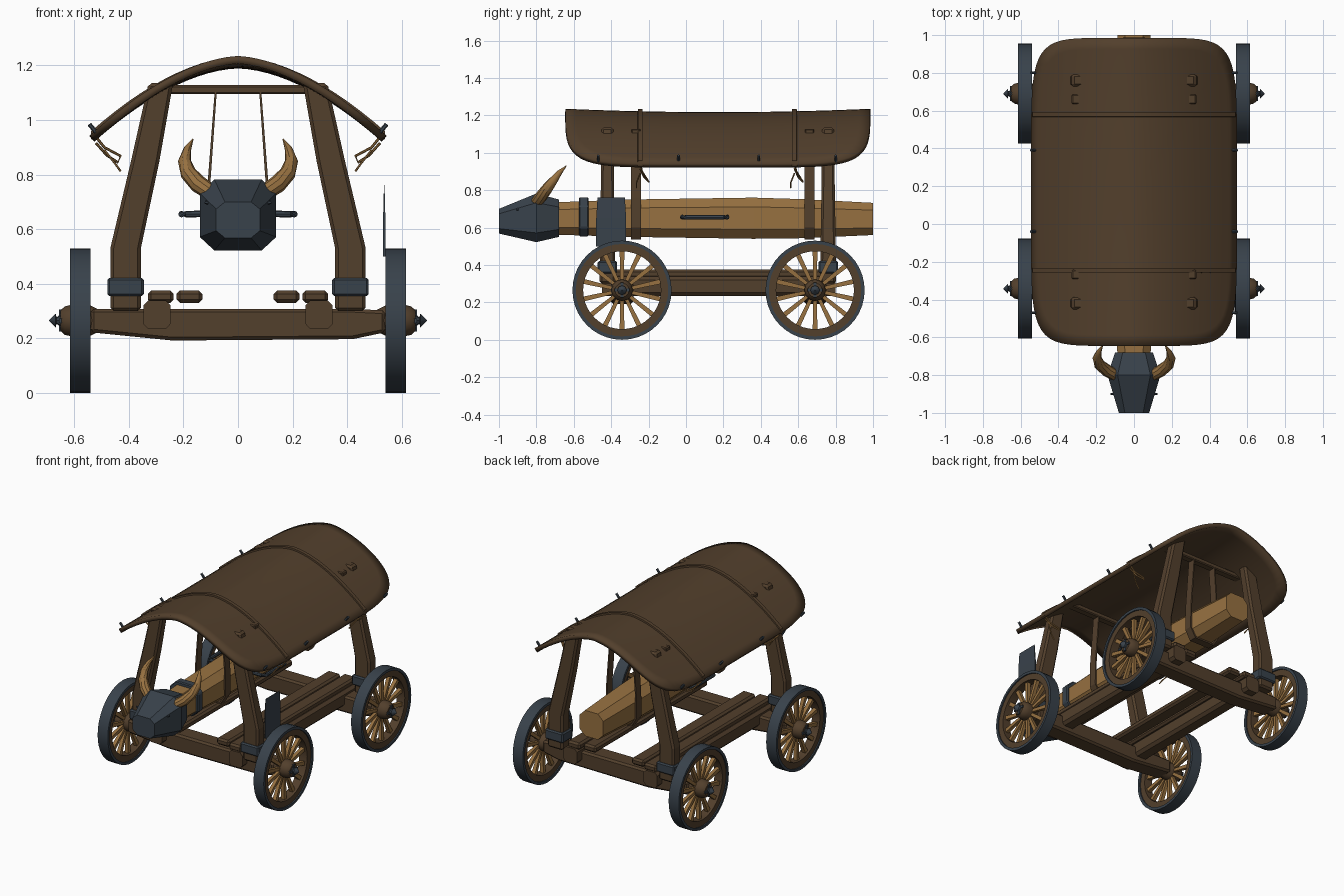
import bpy, bmesh, math
from mathutils import Vector

cube = bpy.data.objects.get("Cube")
if cube:
    bpy.data.objects.remove(cube, do_unlink=True)


def material(name, rgb):
    m = bpy.data.materials.new(name)
    m.use_nodes = True
    m.diffuse_color = (*rgb, 1)
    bsdf = m.node_tree.nodes["Principled BSDF"]
    bsdf.inputs["Base Color"].default_value = (*rgb, 1)
    bsdf.inputs["Roughness"].default_value = 0.8
    return m


BROWN = material("dark brown wood", (0.085, 0.050, 0.025))
TAN = material("light tan wood", (0.31, 0.165, 0.052))
IRON = material("blue grey iron", (0.040, 0.054, 0.070))


def loft(name, rings, mat, wrap=False, smooth=False, bevel=0):
    """Skin a row of closed rings; cap the ends or wrap them round."""
    bm = bmesh.new()
    rows = [[bm.verts.new(p) for p in ring] for ring in rings]
    n = len(rows[0])
    pairs = list(zip(rows, rows[1:])) + ([(rows[-1], rows[0])] if wrap else [])
    for a, b in pairs:
        for i in range(n):
            j = (i + 1) % n
            bm.faces.new((a[i], a[j], b[j], b[i]))
    if not wrap:
        bm.faces.new(rows[0])
        bm.faces.new(rows[-1])
    bmesh.ops.recalc_face_normals(bm, faces=bm.faces)
    return finish(name, bm, mat, smooth, bevel)


def finish(name, bm, mat, smooth=False, bevel=0):
    me = bpy.data.meshes.new(name)
    bm.to_mesh(me)
    bm.free()
    me.materials.append(mat)
    if smooth:
        for p in me.polygons:
            p.use_smooth = True
        me.set_sharp_from_angle(angle=math.radians(35))
    ob = bpy.data.objects.new(name, me)
    bpy.context.collection.objects.link(ob)
    if bevel:
        mod = ob.modifiers.new("Bevel", "BEVEL")
        mod.width = bevel
        mod.segments = 1
    return ob


def rect_z(x, y, z, hx, hy):
    return [(x - hx, y - hy, z), (x + hx, y - hy, z), (x + hx, y + hy, z), (x - hx, y + hy, z)]


def box(name, lo, hi, mat, bevel=0.0):
    c = [(a + b) / 2 for a, b in zip(lo, hi)]
    h = [(b - a) / 2 for a, b in zip(lo, hi)]
    return loft(name, [rect_z(c[0], c[1], z, h[0], h[1]) for z in (lo[2], hi[2])], mat, bevel=bevel)


def octagon_y(y, hx, bottom, top, cut=0.4):
    """Octagon across the y axis, with corners cut by a share of its half size."""
    zc, hz = (bottom + top) / 2, (top - bottom) / 2
    k = 1 - cut
    shape = [(-k, -1), (k, -1), (1, -k), (1, k), (k, 1), (-k, 1), (-1, k), (-1, -k)]
    return [(hx * a, y, zc + hz * b) for a, b in shape]


def tube(name, points, radii, mat, sides=8):
    pts = [Vector(p) for p in points]
    rings = []
    for i, p in enumerate(pts):
        d = (pts[min(i + 1, len(pts) - 1)] - pts[max(i - 1, 0)]).normalized()
        ref = Vector((0, 1, 0)) if abs(d.y) < 0.8 else Vector((0, 0, 1))
        u = d.cross(ref).normalized()
        v = d.cross(u)
        r = radii[i] if isinstance(radii, (list, tuple)) else radii
        rings.append([p + r * (u * math.cos(t) + v * math.sin(t))
                      for t in (math.tau * k / sides for k in range(sides))])
    return loft(name, rings, mat, smooth=True)


def ring_x(name, centre, x0, x1, r0, r1, mat, segs=40):
    """Flat hoop around an axle line."""
    rings = []
    for k in range(segs):
        c, s = math.cos(math.tau * k / segs), math.sin(math.tau * k / segs)
        rings.append([(x, centre[0] + r * c, centre[1] + r * s)
                      for x, r in ((x0, r0), (x1, r0), (x1, r1), (x0, r1))])
    return loft(name, rings, mat, wrap=True, smooth=True)


def turned_x(name, centre, profile, mat, sides=12):
    return loft(name, [[(x, centre[0] + r * math.cos(math.tau * k / sides),
                         centre[1] + r * math.sin(math.tau * k / sides)) for k in range(sides)]
                       for x, r in profile], mat, smooth=True)


# Wheels
AXLES = {"front": -0.342, "rear": 0.69}
WHEEL_R = 0.265
for end, ay in AXLES.items():
    for side, s in (("left", 1), ("right", -1)):
        tag = f"{end}_{side}"
        c = (ay, WHEEL_R)
        ring_x(f"{tag}_iron_tyre", c, s * 0.54, s * 0.615, 0.247, WHEEL_R, IRON)
        ring_x(f"{tag}_wheel_rim", c, s * 0.548, s * 0.607, 0.208, 0.248, BROWN)
        for k in range(14):
            a = math.tau * (k + 0.5) / 14
            out, across = Vector((0, math.cos(a), math.sin(a))), Vector((0, -math.sin(a), math.cos(a)))
            base = Vector((s * 0.578, *c))
            loft(f"{tag}_spoke", [[base + out * r + across * w * p + Vector((w * q, 0, 0))
                                   for p, q in ((-1, -1), (1, -1), (1, 1), (-1, 1))]
                                  for r, w in ((0.03, 0.009), (0.215, 0.013))], TAN)
        turned_x(f"{tag}_hub", c, [(s * 0.51, 0.04), (s * 0.545, 0.058), (s * 0.61, 0.058),
                                   (s * 0.635, 0.052), (s * 0.65, 0.038)], BROWN)
        turned_x(f"{tag}_axle_pin", c, [(s * 0.64, 0.03), (s * 0.665, 0.012), (s * 0.668, 0.025),
                                        (s * 0.692, 0.002)], IRON, 8)
        for dy, dz in ((0.04, 0.008), (0.008, 0.04)):
            box(f"{tag}_hub_cross", (s * 0.65 - 0.006, ay - dy, c[1] - dz),
                (s * 0.65 + 0.006, ay + dy, c[1] + dz), IRON)

    # Axle beam, thinner toward the wheels
    loft(f"{end}_axle_beam", [[(x, ay - 0.06, lo), (x, ay + 0.06, lo), (x, ay + 0.06, hi), (x, ay - 0.06, hi)]
                              for x, lo, hi in ((-0.54, 0.222, 0.308), (-0.24, 0.192, 0.308),
                                                (0.42, 0.197, 0.308), (0.54, 0.222, 0.302))],
         BROWN, bevel=0.012)

# Chassis rails and walkway planks
for side, s in (("left", 1), ("right", -1)):
    rail = loft(f"{side}_rail", [octagon_y(y, 0.05, 0.235, 0.338, 0.35) for y in (-0.45, 0.8)], BROWN)
    rail.location.x = s * 0.297
    for label, x, y0, y1 in (("outer", 0.283, -0.44, 0.79), ("inner", 0.178, -0.42, 0.77)):
        box(f"{side}_{label}_plank", (s * x - 0.047, y0, 0.33), (s * x + 0.047, y1, 0.375), BROWN, 0.012)

# Posts with iron sockets
for end, py in (("front", -0.42), ("rear", 0.76)):
    for side, s in (("left", 1), ("right", -1)):
        loft(f"{end}_{side}_post", [rect_z(s * x, py, z, hx, hy) for x, z, hx, hy in
                                    ((0.412, 0.30, 0.056, 0.042), (0.412, 0.53, 0.056, 0.04),
                                     (0.34, 0.85, 0.052, 0.035), (0.283, 1.135, 0.045, 0.032))],
             BROWN, bevel=0.012)
        box(f"{end}_{side}_post_socket", (s * 0.412 - 0.067, py - 0.052, 0.355),
            (s * 0.412 + 0.067, py + 0.052, 0.422), IRON, 0.008)


# Curved roof shell with rounded corners
ROOF_X, ROOF_Y, ROOF_MID = 0.545, 0.815, 0.17


def roof_z(x, y):
    u, v = min(abs(x) / ROOF_X, 1), (y - ROOF_MID) / ROOF_Y
    return 1.217 - 0.275 * u ** 1.75 + 0.018 * v * v * (1 - u)


bm = bmesh.new()
NU, NV, POWER = 28, 28, 6.5
grid = []
for i in range(NU + 1):
    row = []
    for j in range(NV + 1):
        u, v = 2 * i / NU - 1, 2 * j / NV - 1
        total = (abs(u) ** POWER + abs(v) ** POWER) ** (1 / POWER)
        k = max(abs(u), abs(v)) / total if total else 1
        x, y = ROOF_X * u * k, ROOF_MID + ROOF_Y * v * k
        row.append(bm.verts.new((x, y, roof_z(x, y))))
    grid.append(row)
for i in range(NU):
    for j in range(NV):
        bm.faces.new((grid[i][j], grid[i + 1][j], grid[i + 1][j + 1], grid[i][j + 1]))
roof = finish("roof_shell", bm, BROWN, smooth=True)
thick = roof.modifiers.new("Solidify", "SOLIDIFY")
thick.thickness = 0.028
thick.offset = -1

# Roof bands, eave pegs and tied rope ends
for y in (-0.245, 0.58):
    rings = []
    for k in range(25):
        x = 0.538 * (k / 12 - 1)
        z = roof_z(x, y)
        rings.append([(x, y + d, z + h) for d, h in ((-0.015, -0.02), (0.015, -0.02),
                                                     (0.012, 0.011), (-0.012, 0.011))])
    loft("roof_band", rings, BROWN, smooth=True)
    for s in (1, -1):
        tube("rope_end", [(s * 0.53, y, 0.95), (s * 0.49, y + 0.01, 0.90), (s * 0.43, y + 0.03, 0.868),
                          (s * 0.44, y + 0.045, 0.845), (s * 0.48, y + 0.02, 0.87),
                          (s * 0.52, y, 0.915)], 0.005, TAN, 6)
        tube("rope_tail", [(s * 0.49, y, 0.89), (s * 0.45, y - 0.02, 0.84), (s * 0.43, y - 0.02, 0.812)],
             0.004, TAN, 6)
for y in (-0.47, -0.04, 0.39, 0.80):
    for s in (1, -1):
        tube("eave_peg", [(s * 0.52, y, 0.955), (s * 0.545, y, 0.985)], 0.008, IRON, 6)

# Crossbars and straps that carry the ram
for end, y in (("front", -0.267), ("rear", 0.66)):
    box(f"{end}_crossbar", (-0.33, y - 0.025, 1.095), (0.33, y + 0.025, 1.128), BROWN, 0.006)
    half = [(0.085, 1.11), (0.112, 0.76), (0.114, 0.60), (0.075, 0.536)]
    path = half + [(-x, z) for x, z in reversed(half)]
    rings = []
    for x, z in path:
        inx, inz = x * 0.91, z + (0.01 if z < 0.6 else 0)
        rings.append([(x, y - 0.026, z), (x, y + 0.026, z), (inx, y + 0.026, inz), (inx, y - 0.026, inz)])
    loft(f"{end}_hanging_strap", rings, BROWN)

# Ram log with iron collar
loft("ram_log", [octagon_y(y, hx, lo, hi, 0.45) for y, hx, lo, hi in
                 ((-0.70, 0.088, 0.562, 0.735), (-0.30, 0.098, 0.55, 0.75), (0.36, 0.105, 0.54, 0.76),
                  (0.62, 0.102, 0.543, 0.752), (1.0, 0.087, 0.56, 0.732))], TAN)
loft("ram_collar", [octagon_y(y, 0.107, 0.553, 0.762, 0.45) for y in (-0.573, -0.52)], IRON, bevel=0.006)

# Faceted ram head
loft("ram_head", [octagon_y(y, hx, lo, hi, cut) for y, hx, lo, hi, cut in
                  ((-1.0, 0.08, 0.568, 0.70, 0.4), (-0.80, 0.14, 0.522, 0.782, 0.38),
                   (-0.68, 0.10, 0.55, 0.75, 0.4))], IRON)

# Horns, brow pins and side handles
for side, s in (("left", 1), ("right", -1)):
    tube(f"{side}_horn", [(s * 0.10, -0.80, 0.735), (s * 0.145, -0.775, 0.765), (s * 0.182, -0.745, 0.805),
                          (s * 0.196, -0.71, 0.85), (s * 0.185, -0.675, 0.895), (s * 0.165, -0.64, 0.93)],
         [0.030, 0.033, 0.030, 0.024, 0.014, 0.002], TAN, 10)
    tube(f"{side}_brow_pin", [(s * 0.09, -0.90, 0.69), (s * 0.122, -0.90, 0.70)], 0.006, IRON, 6)
    tube(f"{side}_handle", [(s * 0.09, -0.02, 0.657), (s * 0.19, -0.02, 0.655), (s * 0.207, 0.0, 0.655),
                            (s * 0.207, 0.20, 0.655), (s * 0.19, 0.22, 0.655), (s * 0.09, 0.22, 0.657)],
         0.012, IRON)

# Loose iron plate above the front left wheel
loft("iron_plate", [rect_z(0.536, -0.40, z, hx, hy) for z, hx, hy in
                    ((0.50, 0.005, 0.08), (0.65, 0.004, 0.08), (0.762, 0.001, 0.073))], IRON)
